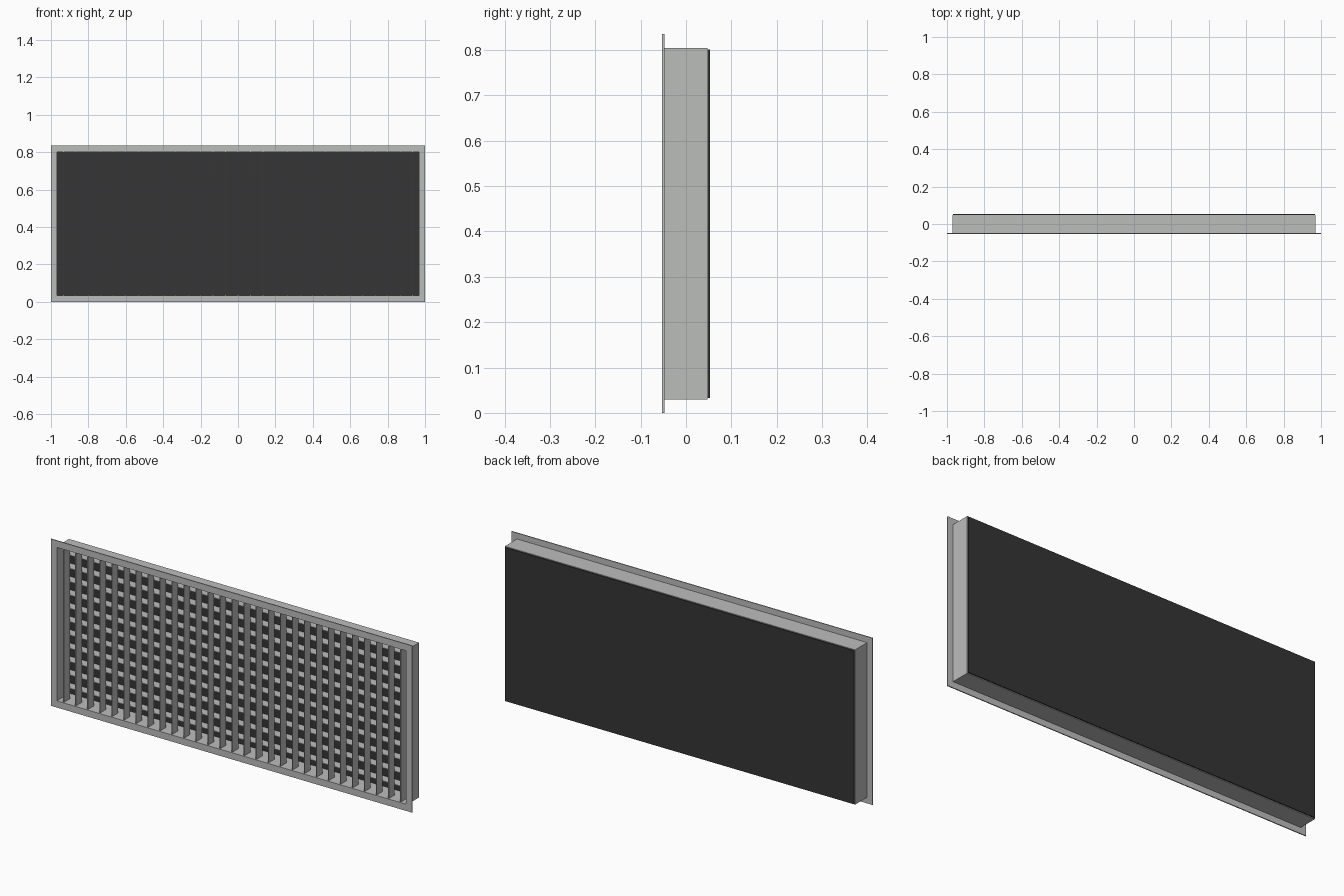
import bpy, bmesh

if "Cube" in bpy.data.objects:
    bpy.data.objects.remove(bpy.data.objects["Cube"])

def material(name, c):
    m = bpy.data.materials.new(name)
    m.diffuse_color = (*c, 1)
    m.use_nodes = True
    m.node_tree.nodes["Principled BSDF"].inputs["Base Color"].default_value = m.diffuse_color
    return m

GREY = material("light_grey_metal", (0.50, 0.51, 0.50))
DARK = material("dark_backing", (0.035, 0.035, 0.035))

W, H = 2.0, 0.835           # overall flange size
CZ = H / 2                  # centre height
PITCH = 1 / 15              # blade spacing
HX, HZ = 0.9667, 0.3842     # half size of the clear opening
Y0, Y1, Y2, Y3 = -0.0525, -0.0475, 0.0475, 0.0525

def finish(name, bm, mat):
    bmesh.ops.recalc_face_normals(bm, faces=bm.faces)
    me = bpy.data.meshes.new(name)
    bm.to_mesh(me)
    bm.free()
    me.materials.append(mat)
    ob = bpy.data.objects.new(name, me)
    bpy.context.collection.objects.link(ob)
    return ob

def add_box(bm, x0, x1, y0, y1, z0, z1):
    vs = bmesh.ops.create_cube(bm, size=1)["verts"]
    for v in vs:
        v.co = ((x0 + x1) / 2 + v.co.x * (x1 - x0),
                (y0 + y1) / 2 + v.co.y * (y1 - y0),
                (z0 + z1) / 2 + v.co.z * (z1 - z0))

def ring(name, ox, oz, ix, iz, y0, y1, mat):
    """Rectangular frame with outer half size (ox, oz) and inner (ix, iz)."""
    bm = bmesh.new()
    signs = ((-1, -1), (1, -1), (1, 1), (-1, 1))
    loops = [[bm.verts.new((sx * a, y, CZ + sz * b)) for sx, sz in signs]
             for a, b, y in ((ox, oz, y0), (ox, oz, y1), (ix, iz, y1), (ix, iz, y0))]
    for k in range(4):
        p, q = loops[k], loops[(k + 1) % 4]
        for i in range(4):
            j = (i + 1) % 4
            bm.faces.new((p[i], p[j], q[j], q[i]))
    return finish(name, bm, mat)

# Front flange and the duct collar behind it
ring("front_flange", W / 2, H / 2, HX, HZ, Y0, Y1, GREY)
ring("duct_collar", 0.97, 0.3875, HX, HZ, Y1, Y2, GREY)

# Vertical blades in the front half
T = 0.0018
bm = bmesh.new()
for k in range(-14, 15):
    x = k * PITCH
    add_box(bm, x - T, x + T, Y1, -0.0005, CZ - HZ, CZ + HZ)
finish("vertical_blades", bm, GREY)

# Horizontal blades in the rear half
bm = bmesh.new()
for k in range(-5, 6):
    z = CZ + k * PITCH
    add_box(bm, -HX, HX, 0.0005, Y2, z - T, z + T)
finish("horizontal_blades", bm, GREY)

# Dark backing plate
bm = bmesh.new()
add_box(bm, -HX, HX, Y2, Y3, CZ - HZ, CZ + HZ)
finish("backing_plate", bm, DARK)
